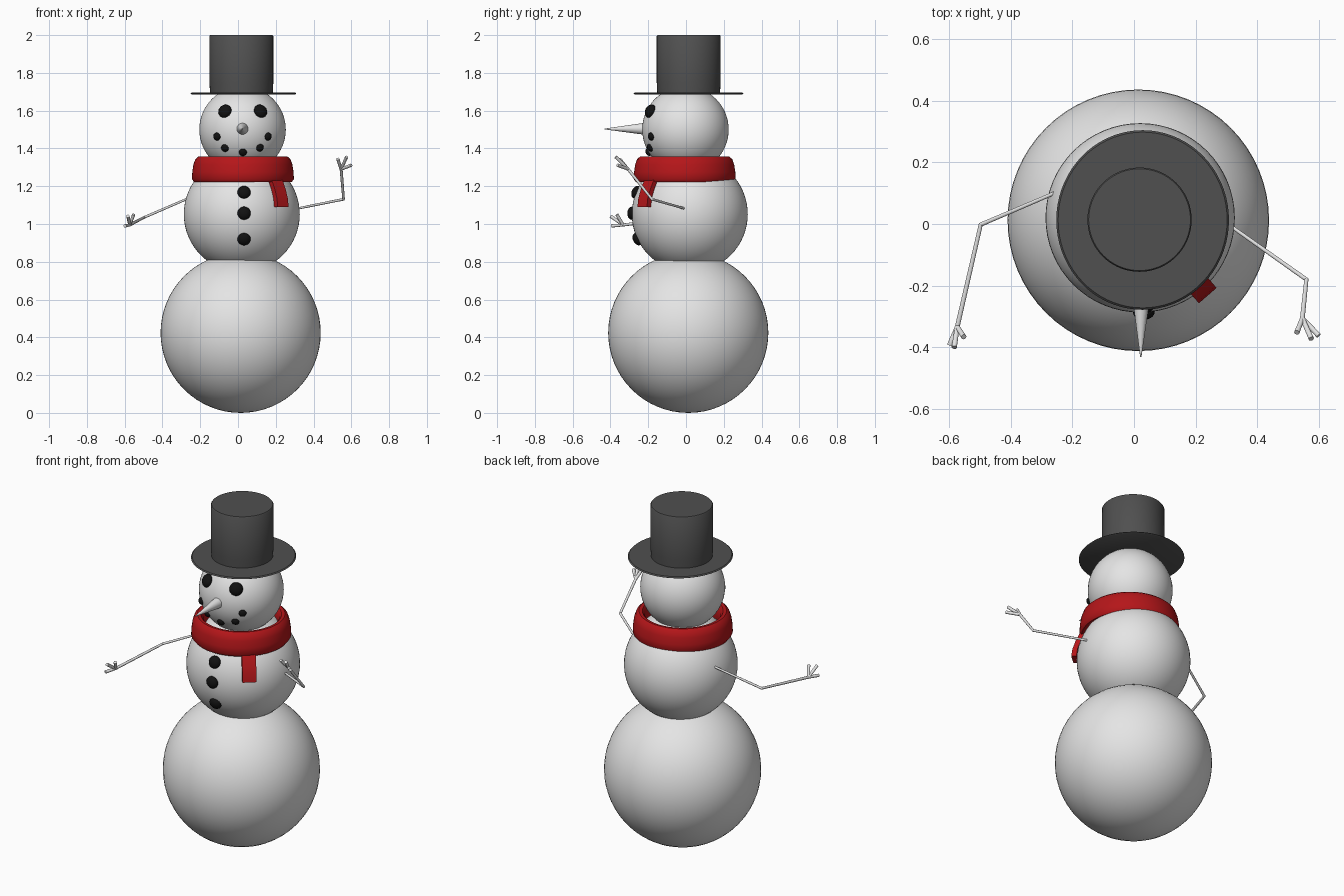
import bpy, bmesh, math
from mathutils import Vector, Matrix

if "Cube" in bpy.data.objects:
    bpy.data.objects.remove(bpy.data.objects["Cube"])


def material(name, r, g, b):
    m = bpy.data.materials.new(name)
    m.diffuse_color = (r, g, b, 1)
    m.use_nodes = True
    m.node_tree.nodes["Principled BSDF"].inputs["Base Color"].default_value = m.diffuse_color
    return m


WHITE = material("snow_white", 0.78, 0.78, 0.78)
RED = material("scarf_red", 0.46, 0.008, 0.01)
HAT = material("hat_charcoal", 0.08, 0.08, 0.08)
COAL = material("coal_black", 0.006, 0.006, 0.006)


def finish(name, bm, mat, angle=40):
    bmesh.ops.recalc_face_normals(bm, faces=bm.faces[:])
    me = bpy.data.meshes.new(name)
    bm.to_mesh(me)
    bm.free()
    ob = bpy.data.objects.new(name, me)
    bpy.context.collection.objects.link(ob)
    me.materials.append(mat)
    bpy.ops.object.select_all(action='DESELECT')
    ob.select_set(True)
    bpy.context.view_layer.objects.active = ob
    bpy.ops.object.shade_smooth_by_angle(angle=math.radians(angle))
    return ob


def ball(name, centre, radius, mat, seg=64, squash=None):
    """Sphere; squash = (outward direction, depth factor) flattens it."""
    bm = bmesh.new()
    bmesh.ops.create_uvsphere(bm, u_segments=seg, v_segments=seg // 2, radius=radius)
    mtx = Matrix.Translation(centre)
    if squash:
        rot = Vector(squash[0]).to_track_quat('Z', 'Y').to_matrix().to_4x4()
        mtx = mtx @ rot @ Matrix.Diagonal((1, 1, squash[1], 1))
    bm.transform(mtx)
    return finish(name, bm, mat)


def lathe(name, profile, cx, cy, mat, closed=False, sy=1.0, seg=72):
    """Revolve (radius, z) points; open ends are capped."""
    bm = bmesh.new()
    rings = []
    for r, z in profile:
        rings.append([bm.verts.new((cx + r * math.cos(2 * math.pi * i / seg),
                                    cy + sy * r * math.sin(2 * math.pi * i / seg), z))
                      for i in range(seg)])
    pairs = list(zip(rings, rings[1:]))
    if closed:
        pairs.append((rings[-1], rings[0]))
    else:
        bm.faces.new(rings[0])
        bm.faces.new(rings[-1])
    for a, b in pairs:
        for i in range(seg):
            j = (i + 1) % seg
            bm.faces.new((a[i], a[j], b[j], b[i]))
    return finish(name, bm, mat)


def rod(bm, a, b, r1, r2, seg=10):
    a, b = Vector(a), Vector(b)
    d = b - a
    mtx = Matrix.Translation((a + b) / 2) @ d.to_track_quat('Z', 'Y').to_matrix().to_4x4()
    bmesh.ops.create_cone(bm, cap_ends=True, segments=seg, radius1=r1, radius2=r2,
                          depth=d.length, matrix=mtx)


# Snow balls
ball("bottom_ball", (0.014, 0.012, 0.424), 0.424, WHITE)
MID, MID_R = Vector((0.02, 0.02, 1.052)), 0.307
HEAD, HEAD_R = Vector((0.024, -0.003, 1.50)), 0.229
ball("middle_ball", MID, MID_R, WHITE)
ball("head", HEAD, HEAD_R, WHITE)


# Coal pieces flattened against the snow, placed by front-view x and z
def coal(name, x, z, r, centre, radius, depth):
    dx, dz = x - centre.x, z - centre.z
    n = Vector((dx, -math.sqrt(radius ** 2 - dx ** 2 - dz ** 2), dz))
    ball(name, centre + n, r, COAL, 20, (n, depth / r))


for i, z in enumerate((1.168, 1.057, 0.92)):
    coal(f"button_{i + 1}", 0.032, z, 0.035, MID, MID_R, 0.024)
for side, x in (("left", -0.069), ("right", 0.119)):
    coal(f"eye_{side}", x, 1.597, 0.037, HEAD, HEAD_R, 0.026)
mouth = ((-0.111, 1.463), (-0.069, 1.402), (0.026, 1.38), (0.116, 1.404), (0.159, 1.463))
for i, (x, z) in enumerate(mouth):
    coal(f"mouth_{i + 1}", x, z, 0.021, HEAD, HEAD_R, 0.016)

# Nose cone
bm = bmesh.new()
rod(bm, (0.024, -0.20, 1.504), (0.022, -0.432, 1.503), 0.034, 0.002, 32)
finish("nose", bm, WHITE)

# Top hat
lathe("hat_brim", [(0.274, 1.686), (0.28, 1.69), (0.274, 1.696)], 0.028, 0.013, HAT, sy=1.04)
lathe("hat_crown", [(0.166, 1.688), (0.169, 1.75), (0.169, 1.995), (0.165, 2.0)],
      0.018, 0.014, HAT)

# Scarf ring and hanging tail
lathe("scarf_ring", [(0.235, 1.222), (0.258, 1.222), (0.27, 1.238), (0.268, 1.275),
                     (0.262, 1.315), (0.252, 1.343), (0.236, 1.357), (0.218, 1.355),
                     (0.204, 1.335), (0.198, 1.29), (0.205, 1.245)],
      0.026, -0.007, RED, closed=True)

ang = math.radians(-49)
out = Vector((math.cos(ang), math.sin(ang), 0))
across = Vector((-out.y, out.x, 0)) * 0.038
base = Vector((0.02, 0.02, 0))
bm = bmesh.new()
rows = []
for r, z in ((0.235, 1.27), (0.262, 1.225), (0.284, 1.18), (0.30, 1.135), (0.306, 1.09)):
    rows.append([bm.verts.new(base + out * (r + t) + across * s + Vector((0, 0, z)))
                 for s, t in ((-1, 0), (1, 0), (1, 0.028), (-1, 0.028))])
for a, b in zip(rows, rows[1:]):
    for i in range(4):
        j = (i + 1) % 4
        bm.faces.new((a[i], a[j], b[j], b[i]))
bm.faces.new(rows[0])
bm.faces.new(rows[-1])
finish("scarf_tail", bm, RED)


# Twig arms with three fingers
def arm(name, shoulder, elbow, wrist, tips):
    bm = bmesh.new()
    rod(bm, shoulder, elbow, 0.006, 0.007)
    rod(bm, elbow, wrist, 0.007, 0.008)
    bmesh.ops.create_uvsphere(bm, u_segments=10, v_segments=6, radius=0.007,
                              matrix=Matrix.Translation(elbow))
    for t in tips:
        rod(bm, wrist, t, 0.008, 0.009)
    finish(name, bm, WHITE)


arm("arm_left", (-0.235, 0.11, 1.148), (-0.497, -0.002, 1.035), (-0.573, -0.333, 0.995),
    ((-0.598, -0.393, 0.99), (-0.583, -0.40, 1.042), (-0.552, -0.366, 1.05)))
arm("arm_right", (0.29, 0.01, 1.077), (0.559, -0.18, 1.131), (0.546, -0.306, 1.29),
    ((0.528, -0.352, 1.345), (0.575, -0.372, 1.355), (0.599, -0.362, 1.311)))
